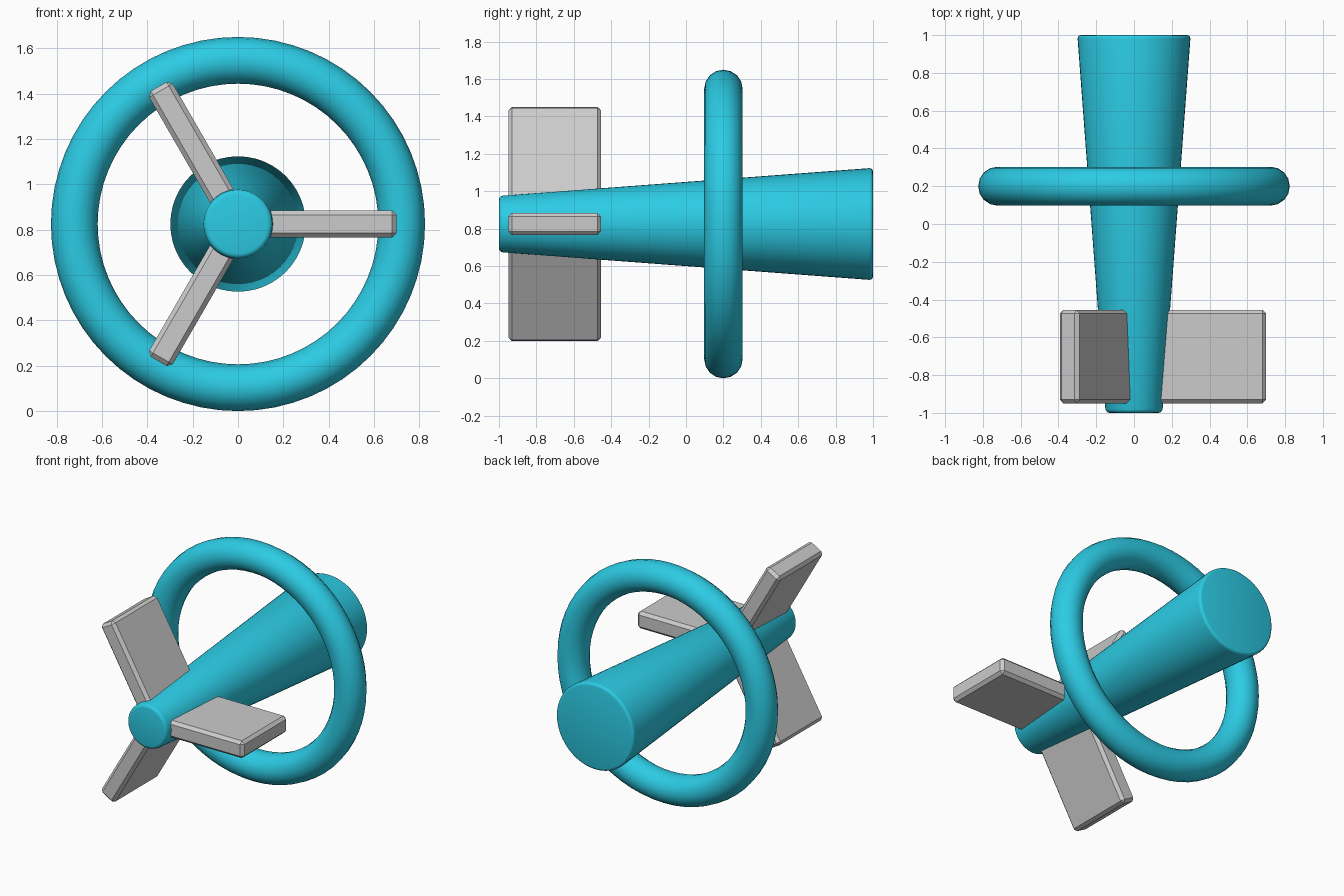
import bpy, math
from mathutils import Matrix

if "Cube" in bpy.data.objects:
    bpy.data.objects.remove(bpy.data.objects["Cube"])

CZ = 0.825  # height of the shared axis

cyan = bpy.data.materials.new("cyan")
cyan.diffuse_color = (0.025, 0.6, 0.78, 1)
cyan.use_nodes = True
cyan.node_tree.nodes["Principled BSDF"].inputs["Base Color"].default_value = cyan.diffuse_color


def finish(name, mat=None, smooth=False, bevel=0, segments=1):
    ob = bpy.context.object
    ob.name = name
    if mat:
        ob.data.materials.append(mat)
    if bevel:
        m = ob.modifiers.new("bevel", 'BEVEL')
        m.width, m.segments = bevel, segments
        m.limit_method, m.angle_limit = 'ANGLE', math.radians(40)
        bpy.ops.object.modifier_apply(modifier=m.name)
    if smooth:
        bpy.ops.object.shade_smooth_by_angle(angle=math.radians(35))
    return ob


# Tapered body, narrow end to the front
bpy.ops.mesh.primitive_cone_add(vertices=48, radius1=0.15, radius2=0.3, depth=2,
                                location=(0, 0, CZ), rotation=(-math.pi / 2, 0, 0))
finish("body", cyan, True, 0.02, 3)

# Ring around the body
bpy.ops.mesh.primitive_torus_add(major_segments=64, minor_segments=16,
                                 major_radius=0.722, minor_radius=0.103,
                                 location=(0, 0.2, CZ), rotation=(math.pi / 2, 0, 0))
finish("ring", cyan, True)

# Three chamfered blades around the narrow end
X0, X1 = 0.09, 0.70
for i in range(3):
    bpy.ops.mesh.primitive_cube_add(size=1)
    ob = bpy.context.object
    ob.data.transform(Matrix.Translation(((X0 + X1) / 2, 0, 0))
                      @ Matrix.Diagonal((X1 - X0, 0.495, 0.12, 1)))
    finish(f"blade_{i + 1}", bevel=0.02)
    ob.location = (0, -0.702, CZ)
    ob.rotation_euler = (0, i * math.tau / 3, 0)
